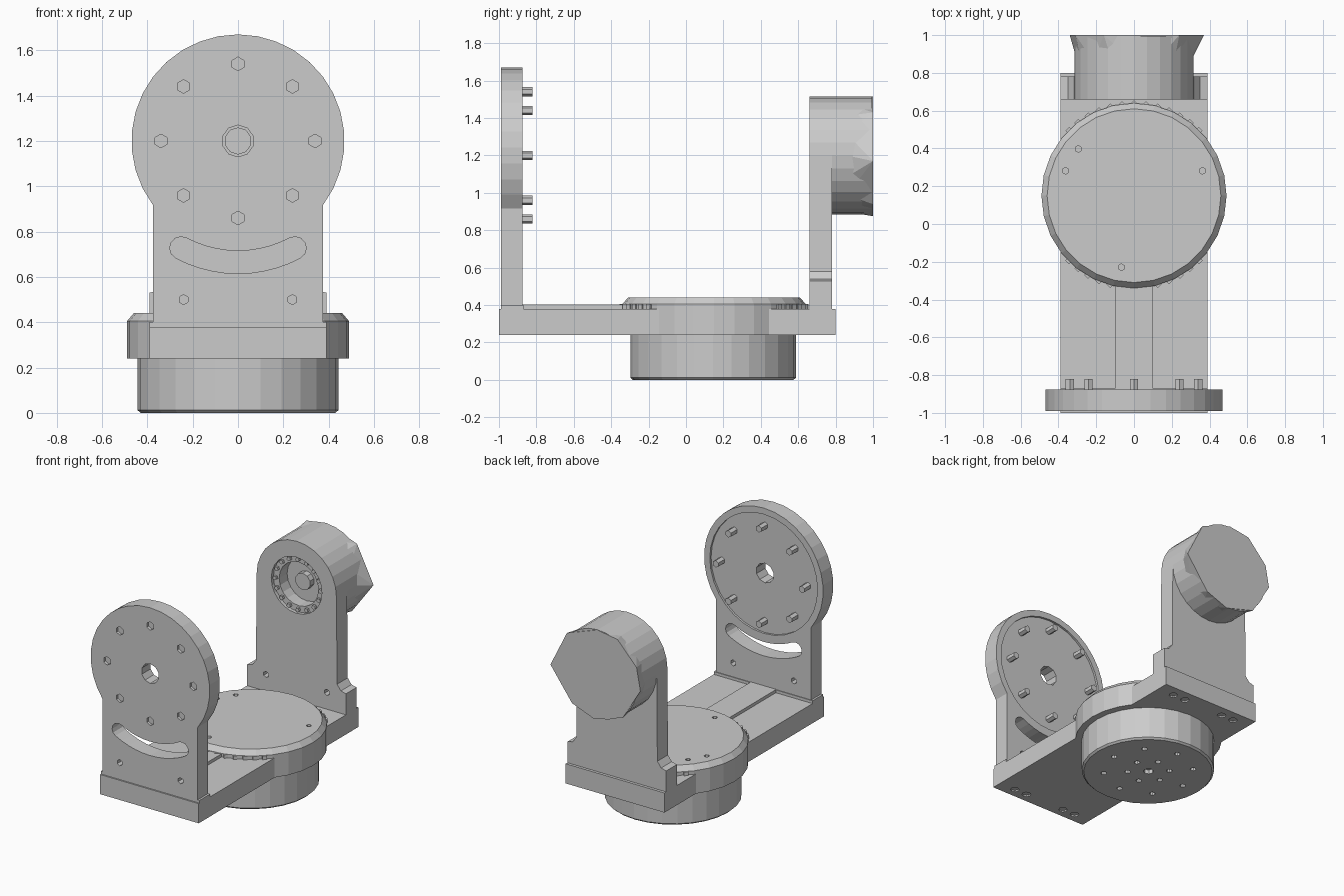
import bpy, bmesh
from math import sin, cos, pi, radians
from mathutils import Vector, Matrix

if "Cube" in bpy.data.objects:
    bpy.data.objects.remove(bpy.data.objects["Cube"])


def make(name, bm):
    bmesh.ops.recalc_face_normals(bm, faces=bm.faces)
    me = bpy.data.meshes.new(name)
    bm.to_mesh(me)
    bm.free()
    ob = bpy.data.objects.new(name, me)
    bpy.context.collection.objects.link(ob)
    return ob


def add_box(bm, x0, x1, y0, y1, z0, z1):
    m = Matrix.Translation(((x0 + x1) / 2, (y0 + y1) / 2, (z0 + z1) / 2))
    bmesh.ops.create_cube(bm, size=1, matrix=m @ Matrix.Diagonal((x1 - x0, y1 - y0, z1 - z0, 1)))


def add_cyl(bm, axis, a, b, r0, t0, t1, n=28, r1=None):
    """Cylinder along z at (x=a, y=b), or along y at (x=a, z=b)."""
    rot = Matrix() if axis == 'z' else Matrix.Rotation(-pi / 2, 4, 'X')
    mid = (t0 + t1) / 2
    loc = (a, b, mid) if axis == 'z' else (a, mid, b)
    bmesh.ops.create_cone(bm, cap_ends=True, segments=n, radius1=r0, radius2=r0 if r1 is None else r1,
                          depth=t1 - t0, matrix=Matrix.Translation(loc) @ rot)


def prism(bm, pts, y0, y1):
    """Extrude an x-z outline along y."""
    f = bm.faces.new([bm.verts.new((x, y0, z)) for x, z in pts])
    new = bmesh.ops.extrude_face_region(bm, geom=[f])['geom']
    bmesh.ops.translate(bm, verts=[v for v in new if isinstance(v, bmesh.types.BMVert)], vec=(0, y1 - y0, 0))


def arc(cx, cz, r, a0, a1, n):
    return [(cx + r * cos(radians(a0 + (a1 - a0) * i / n)), cz + r * sin(radians(a0 + (a1 - a0) * i / n)))
            for i in range(n + 1)]


def cut(ob, bm):
    """Subtract a cutter mesh and discard it."""
    c = make("cutter", bm)
    c.hide_render = True
    m = ob.modifiers.new("cut", 'BOOLEAN')
    m.operation, m.solver, m.object = 'DIFFERENCE', 'EXACT', c
    bpy.context.view_layer.objects.active = ob
    bpy.ops.object.modifier_apply(modifier=m.name)
    bpy.data.objects.remove(c)


def ring(r, n, phase=0.0):
    return [(r * cos(2 * pi * i / n + phase), r * sin(2 * pi * i / n + phase)) for i in range(n)]


DY = 0.15   # turntable centre in y
AZ = 1.2    # tilt axis height

# Base bar with screw holes underneath
bm = bmesh.new()
add_box(bm, -0.39, 0.39, -1.0, 0.8, 0.24, 0.38)
base = make("base_bar", bm)
bm = bmesh.new()
for x in (-0.26, -0.16, 0.16, 0.26):
    for y in (-0.93, 0.72):
        add_cyl(bm, 'z', x, y, 0.03, 0.2, 0.27, 8)
cut(base, bm)

# Raised cable cover on the bar
bm = bmesh.new()
add_box(bm, -0.1, 0.1, -0.88, -0.3, 0.36, 0.402)
make("cable_cover", bm)

# Turntable disc with chamfered rim and small screw holes
bm = bmesh.new()
prof = [(0, 0.24), (0.49, 0.24), (0.49, 0.405), (0.46, 0.44), (0, 0.44)]
vs = [bm.verts.new((r, DY, z)) for r, z in prof]
es = [bm.edges.new(p) for p in zip(vs, vs[1:])]
bmesh.ops.spin(bm, geom=vs + es, cent=(0, DY, 0), axis=(0, 0, 1), angle=2 * pi, steps=28)
bmesh.ops.remove_doubles(bm, verts=bm.verts, dist=1e-4)
disc = make("turntable_disc", bm)
bm = bmesh.new()
for a in (20, 140, 160, 260):
    add_cyl(bm, 'z', 0.385 * cos(radians(a)), DY + 0.385 * sin(radians(a)), 0.018, 0.41, 0.46, 6)
cut(disc, bm)

# Grip teeth where the disc meets the bar
bm = bmesh.new()
for x, y in ring(0.485, 48):
    if abs(x) < 0.37:
        add_cyl(bm, 'z', x, DY + y, 0.02, 0.37, 0.405, 4)
make("disc_teeth", bm)

# Pan motor below, with bolt circles on its underside
bm = bmesh.new()
add_cyl(bm, 'z', 0, DY - 0.005, 0.43, 0, 0.012, 28, 0.443)
pan_bottom = [f for f in bm.faces if f.normal.z > 0.9]
ext = bmesh.ops.extrude_face_region(bm, geom=pan_bottom)['geom']
bmesh.ops.translate(bm, verts=[v for v in ext if isinstance(v, bmesh.types.BMVert)], vec=(0, 0, 0.238))
bmesh.ops.delete(bm, geom=pan_bottom, context='FACES_ONLY')
pan = make("pan_motor", bm)
bm = bmesh.new()
for x, y in [(0, 0)] + ring(0.14, 6, 0.3) + ring(0.3, 8):
    add_cyl(bm, 'z', x, DY + y, 0.035 if x == y == 0 else 0.02, -0.02, 0.03, 8)
cut(pan, bm)

# Front plate: round head on a straight leg
bm = bmesh.new()
prism(bm, [(-0.375, 0.25), (0.375, 0.25)] + arc(0, AZ, 0.47, -37, 217, 24), -0.99, -0.875)
plate = make("front_plate", bm)
bm = bmesh.new()
add_cyl(bm, 'y', 0, AZ, 0.425, -0.89, -0.8, 32)
cut(plate, bm)
bm = bmesh.new()
add_cyl(bm, 'y', 0, AZ, 0.07, -1.1, -0.7, 10)
for x in (-0.24, 0.24):
    add_cyl(bm, 'y', x, 0.5, 0.022, -1.1, -0.7, 6)
e = radians(-62)
right = (0.535 * cos(e), AZ + 0.535 * sin(e))
slot = (arc(0, AZ, 0.585, -118, -62, 10) + arc(*right, 0.05, -62, 118, 6)[1:-1]
        + arc(0, AZ, 0.485, -62, -118, 10) + arc(-right[0], right[1], 0.05, 62, 242, 6)[1:-1])
prism(bm, slot, -1.1, -0.7)
for x, z in ring(0.34, 8):
    add_cyl(bm, 'y', x, AZ + z, 0.03, -1.1, -0.97, 6)
cut(plate, bm)

# Eight pins on the inner face
bm = bmesh.new()
for x, z in ring(0.34, 8):
    add_cyl(bm, 'y', x, AZ + z, 0.025, -0.91, -0.82, 6)
make("plate_pins", bm)

# Front foot flange
bm = bmesh.new()
add_box(bm, -0.39, 0.39, -0.99, -0.87, 0.3, 0.40)
make("front_foot", bm)

# Rear post: stepped foot, narrow upright, round top
bm = bmesh.new()
half = [(0.39, 0.25), (0.39, 0.53), (0.35, 0.54), (0.32, 0.58)]
prism(bm, half + arc(0, AZ, 0.315, 0, 180, 14) + [(-x, z) for x, z in reversed(half)], 0.66, 0.78)
post = make("rear_post", bm)
bm = bmesh.new()
for x in (-0.24, 0.24):
    add_cyl(bm, 'y', x, 0.5, 0.022, 0.6, 0.72, 6)
cut(post, bm)
bm = bmesh.new()
add_cyl(bm, 'y', 0, AZ, 0.2, 0.6, 0.685, 24)
cut(post, bm)
bm = bmesh.new()
add_cyl(bm, 'y', 0, AZ, 0.155, 0.6, 0.9, 20)
cut(post, bm)

# Bearing teeth and hub in the post opening
bm = bmesh.new()
for x, z in ring(0.18, 16):
    add_cyl(bm, 'y', x, AZ + z, 0.016, 0.668, 0.70, 5)
make("bearing_teeth", bm)
bm = bmesh.new()
add_cyl(bm, 'y', 0, AZ, 0.06, 0.73, 0.8, 10)
make("bearing_hub", bm)

# Tilt motor behind the post
bm = bmesh.new()
add_cyl(bm, 'y', 0, AZ, 0.315, 0.775, 0.995, 28)
make("tilt_motor", bm)

# Angular end cap: a coarse polygon hulled onto the motor
bm = bmesh.new()
end = [(0.37, 1.17), (0.24, 1.43), (0, 1.515), (-0.16, 1.49), (-0.31, 1.33), (-0.34, 1.17), (-0.2, 0.94),
       (0.03, 0.875), (0.2, 0.94)]
for x, z in end:
    bm.verts.new((x, 1.0, z))
for x, z in ring(0.3, 16):
    bm.verts.new((x, 0.86, AZ + z))
bmesh.ops.convex_hull(bm, input=bm.verts)
make("motor_end_cap", bm)
